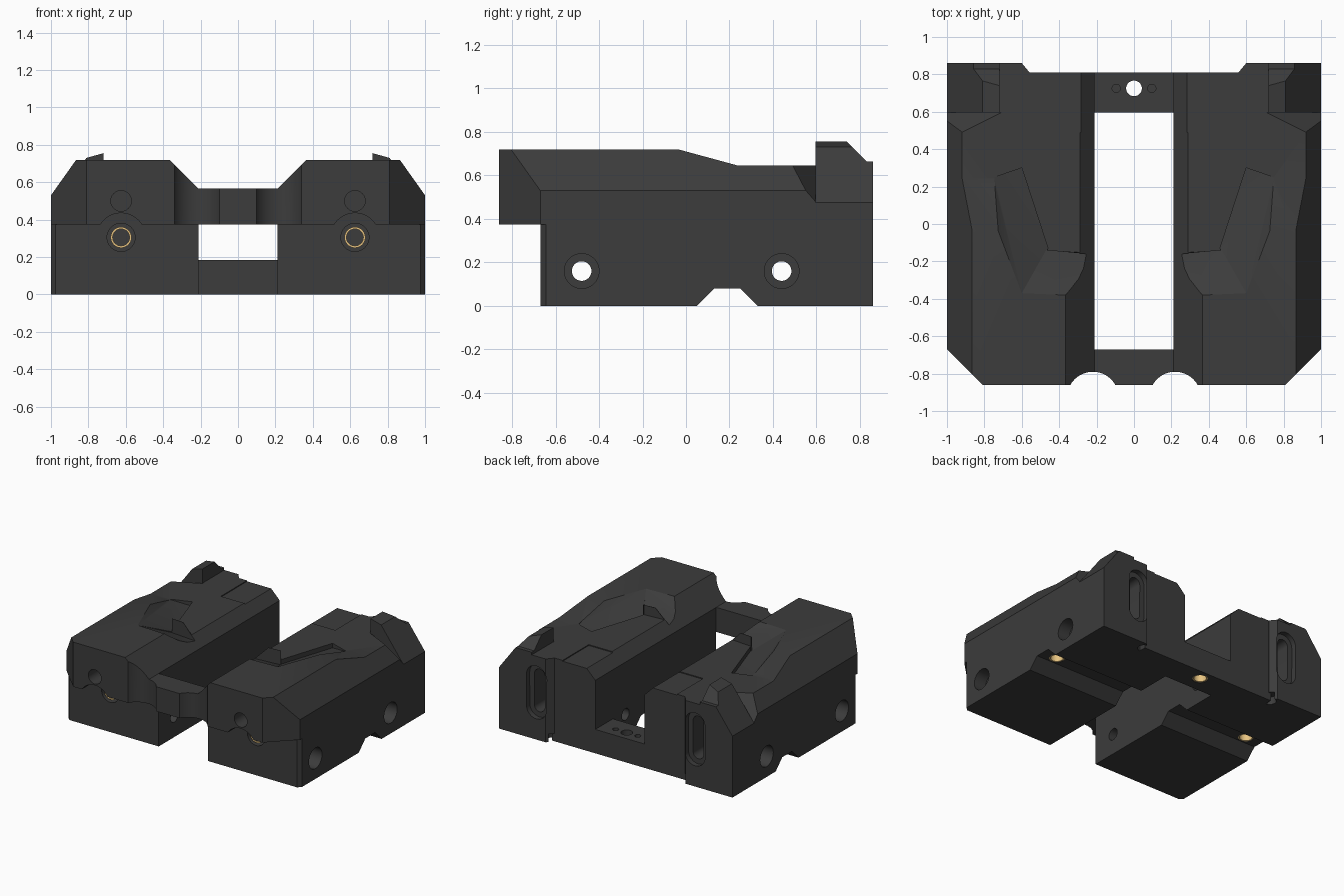
import bpy, bmesh, math

if "Cube" in bpy.data.objects:
    bpy.data.objects.remove(bpy.data.objects["Cube"])


def material(name, color):
    m = bpy.data.materials.new(name)
    m.diffuse_color = color
    m.use_nodes = True
    m.node_tree.nodes["Principled BSDF"].inputs["Base Color"].default_value = m.diffuse_color
    return m


DARK = material("charcoal", (0.045, 0.045, 0.045, 1))
BRASS = material("brass", (0.8, 0.55, 0.22, 1))
TOP, DECK, SLOT, SEAT = 0.72, 0.645, 0.21, 0.595   # top, rear deck, slot half width, rear block start
FRONT, STEP, BACK, UNDER = -0.86, -0.67, 0.81, 0.375


def make(name, bm, mat=DARK):
    bmesh.ops.recalc_face_normals(bm, faces=bm.faces)
    me = bpy.data.meshes.new(name)
    bm.to_mesh(me)
    bm.free()
    ob = bpy.data.objects.new(name, me)
    me.materials.append(mat)
    bpy.context.collection.objects.link(ob)
    return ob


def prism(name, pts, axis, a, b, mat=DARK):
    """Extrude a 2D outline along x, y or z from a to b."""
    k = "xyz".index(axis)
    bm = bmesh.new()
    lo, hi = ([bm.verts.new((*p[:k], t, *p[k:])) for p in pts] for t in (a, b))
    bm.faces.new(lo)
    bm.faces.new(hi)
    for i in range(len(pts)):
        bm.faces.new((lo[i - 1], lo[i], hi[i], hi[i - 1]))
    return make(name, bm, mat)


def cut(axis, pts, a=-2, b=2):
    return prism("cutter", pts, axis, a, b)


def pit(*floor):
    """Cutter removing everything above a convex floor."""
    bm = bmesh.new()
    vs = [bm.verts.new((x, y, h)) for x, y, z in floor for h in (z, 1)]
    res = bmesh.ops.convex_hull(bm, input=vs)
    junk = {v for v in res["geom_interior"] + res["geom_unused"] if isinstance(v, bmesh.types.BMVert)}
    bmesh.ops.delete(bm, geom=list(junk), context="VERTS")
    return make("cutter", bm)


def rect(u0, v0, u1, v1):
    return [(u0, v0), (u1, v0), (u1, v1), (u0, v1)]


def circle(u, v, r, n=40):
    turn = [math.tau * i / n for i in range(n)]
    return [(u + r * math.cos(t), v + r * math.sin(t)) for t in turn]


def stadium(u, v, r, half):
    """Upright slot outline: a circle pulled apart vertically."""
    return [(x, z + math.copysign(half, z - v)) for x, z in circle(u, v, r)]


def corner(x, y, size):
    """Triangle that chamfers a right front corner at x, y."""
    e = 0.02
    return [(x - size - e, y - e), (x + e, y - e), (x + e, y + size + e)]


def bite(side):
    return cut("z", circle(side * 0.22, -0.928, 0.138, 64))


def carve(ob, *cutters, mirror=False):
    """Subtract the cutters, optionally mirror, bake and shade."""
    for c in cutters:
        c.hide_render = True
        m = ob.modifiers.new("cut", "BOOLEAN")
        m.operation, m.solver, m.object = "DIFFERENCE", "EXACT", c
    if mirror:
        ob.modifiers.new("mirror", "MIRROR")
    dg = bpy.context.evaluated_depsgraph_get()
    me = bpy.data.meshes.new_from_object(ob.evaluated_get(dg))
    ob.modifiers.clear()
    ob.data = me
    for c in cutters:
        bpy.data.objects.remove(c)
    me.shade_smooth()
    me.set_sharp_from_angle(angle=math.radians(25))


# main side body (right half, mirrored at the end)
body = prism("side_body", [(SLOT, 0), (1, 0), (1, 0.53), (0.865, TOP), (0.365, TOP), (SLOT, 0.565)],
             "y", FRONT, BACK)

# front undercut, chamfered corners, half-round bite, seat for the rear block
carve(body, cut("x", rect(-1, -1, STEP, UNDER)))
carve(body, cut("z", corner(1, FRONT, 0.19)))
carve(body, cut("z", corner(1, STEP, 0.025), -1, UNDER))
carve(body, bite(1))
carve(body, cut("z", rect(0.58, SEAT, 2, 2)))

# cross groove underneath
carve(body, cut("x", [(0.04, -0.01), (0.34, -0.01), (0.25, 0.08), (0.13, 0.08)]))

# lowered rear deck with ramp, shallow step and slanted shoulder
carve(body, cut("x", [(-0.04, TOP + 0.001), (0.24, DECK), (1, DECK), (1, 1), (-0.04, 1)], 0.6))
carve(body, cut("z", [(0.1, -0.165), (0.46, -0.14), (0.61, 0.29), (0.61, 1), (0.1, 1)], DECK))
carve(body, cut("z", rect(0.1, 0.49, 0.49, 1), DECK - 0.007))
carve(body, pit((0.7, 0.6, DECK), (1.1, 0.6, 0.418), (1.1, 0.334, TOP), (0.7, 0.534, TOP)))

# finger scoop: long ramp, then outlet toward the centre slot
carve(body, pit((0.6, -0.37, TOP), (0.74, 0, TOP), (0.745, 0.25, 0.64), (0.6, 0.3, 0.61), (0.46, -0.13, 0.61)))
carve(body, pit((0.47, -0.14, 0.61), (0.2, -0.165, 0.61), (0.2, -0.27, 0.63), (0.37, -0.38, TOP), (0.6, -0.37, TOP)))

# front holes, arch over the insert, groove insert hole
for z, r, depth in ((0.305, 0.13, STEP), (0.305, 0.075, -0.5), (0.5, 0.055, -0.7)):
    carve(body, cut("y", circle(0.625, z, r), -1, depth))
carve(body, cut("z", circle(0.87, 0.19, 0.055), 0, 0.16))

# cross holes with counterbores
for y in (-0.48, 0.44):
    for r, start in ((0.045, 0), (0.08, 0.9)):
        carve(body, cut("x", circle(y, 0.16, r), start))
carve(body, mirror=True)

# rear block with raised peg, upright stepped slot and underside notch
rear = prism("rear_block", [(0.56, 0), (1, 0), (1, 0.475), (0.81, 0.73), (0.72, 0.755), (0.72, DECK), (0.56, DECK)],
             "y", SEAT, 0.86)
carve(rear, cut("x", [(0.735, 0.76), (0.83, 0.665), (1, 0.665), (1, 1)]))
carve(rear, cut("z", [(0.5, 0.8), (0.55, 0.8), (0.61, 0.872), (0.5, 0.872)]))
for r, start in ((0.085, 0.82), (0.045, 0.66)):
    carve(rear, cut("y", stadium(0.68, 0.365, r, 0.12), start))
carve(rear, cut("z", circle(0.58, 0.8, 0.045), -1, 0.06), mirror=True)

# front bridge with two half-round bites
bridge = prism("front_bridge", rect(-SLOT, FRONT, SLOT, STEP), "z", UNDER, 0.565)
carve(bridge, bite(1), bite(-1))

# rear floor with centre hole and pin holes
floor = prism("rear_floor", rect(-SLOT, SEAT, SLOT, BACK), "z", 0, 0.185)
for x, r, a, b in ((0, 0.042, -1, 1), (0, 0.056, -1, 0.1), (0.095, 0.022, 0.12, 1), (-0.095, 0.022, 0.12, 1)):
    carve(floor, cut("z", circle(x, 0.725, r), a, b))

# brass threaded inserts
for name, axis, u, v, a, depth in (("front_insert", "y", 0.625, 0.305, -0.665, 0.145),
                                   ("groove_insert", "z", 0.87, 0.19, 0.082, 0.075),
                                   ("floor_insert", "z", 0, 0.725, 0.004, 0.094)):
    ring = prism(name, circle(u, v, 0.056), axis, a, a + depth, BRASS)
    carve(ring, cut(axis, circle(u, v, 0.045)), mirror=u > 0)
    ring.data.materials.clear()
    ring.data.materials.append(BRASS)
